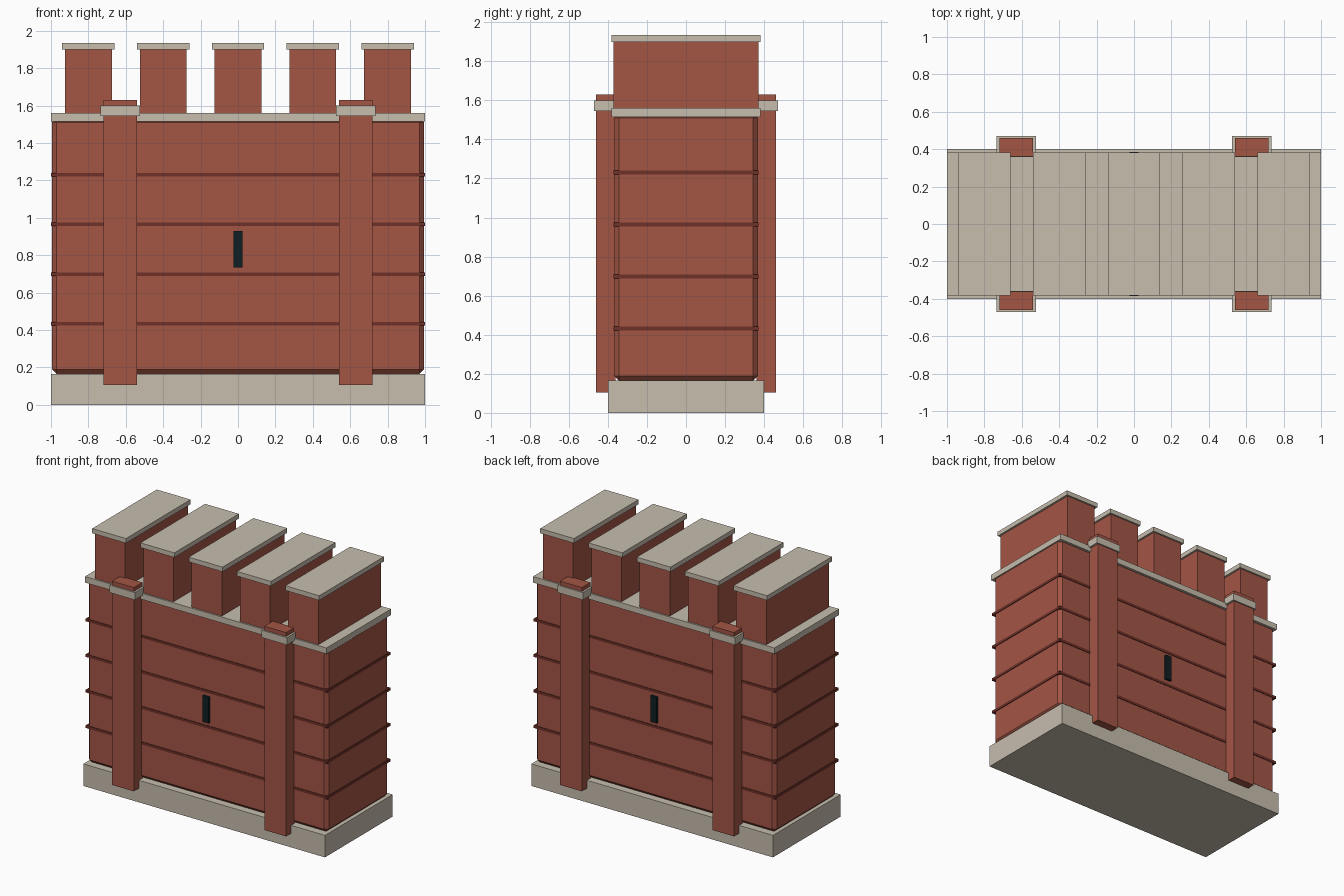
import bpy

if "Cube" in bpy.data.objects:
    bpy.data.objects.remove(bpy.data.objects["Cube"])


def material(name, rgb):
    m = bpy.data.materials.new(name)
    m.diffuse_color = (*rgb, 1)
    m.use_nodes = True
    m.node_tree.nodes["Principled BSDF"].inputs["Base Color"].default_value = m.diffuse_color
    return m


BRICK = material("red brick", (0.37, 0.092, 0.06))
DARK = material("dark brick", (0.16, 0.03, 0.022))
STONE = material("pale stone", (0.57, 0.51, 0.42))
BLACK = material("slit black", (0.005, 0.014, 0.017))


def box(name, mat, x, y, z, bevel=0):
    """Box from (min, max) ranges on each axis, optionally chamfered."""
    bpy.ops.mesh.primitive_cube_add(size=1, location=[sum(r) / 2 for r in (x, y, z)])
    ob = bpy.context.object
    ob.name = name
    ob.scale = [r[1] - r[0] for r in (x, y, z)]
    bpy.ops.object.transform_apply(location=False, rotation=False, scale=True)
    ob.data.materials.append(mat)
    if bevel:
        mod = ob.modifiers.new("chamfer", 'BEVEL')
        mod.width = bevel
        mod.segments = 1
    return ob


# Plinth, chamfered wall and coping slab
box("plinth", STONE, (-1, 1), (-0.4, 0.4), (0, 0.165))
box("wall", BRICK, (-0.995, 0.995), (-0.368, 0.368), (0.165, 1.535), 0.025)
box("coping", STONE, (-1, 1), (-0.382, 0.382), (1.515, 1.56))

# Dark courses around the wall
for i in range(4):
    z = 0.433 + i * 0.266
    box("brick_course", DARK, (-1, 1), (-0.372, 0.372), (z - 0.01, z + 0.01))

# Merlons with stone caps
for i in range(-2, 3):
    x = i * 0.4
    box("merlon", BRICK, (x - 0.125, x + 0.125), (-0.37, 0.37), (1.56, 1.9))
    box("merlon_cap", STONE, (x - 0.14, x + 0.14), (-0.382, 0.382), (1.9, 1.935))

# Buttresses with stone collars and arrow slits, on both faces
for s in (-1, 1):
    for x in (-0.63, 0.63):
        box("buttress", BRICK, (x - 0.09, x + 0.09),
            sorted((s * 0.36, s * 0.46)), (0.105, 1.63))
        box("buttress_collar", STONE, (x - 0.105, x + 0.105),
            sorted((s * 0.357, s * 0.47)), (1.545, 1.6))
    box("arrow_slit", BLACK, (-0.025, 0.025),
        sorted((s * 0.35, s * 0.385)), (0.735, 0.93))
